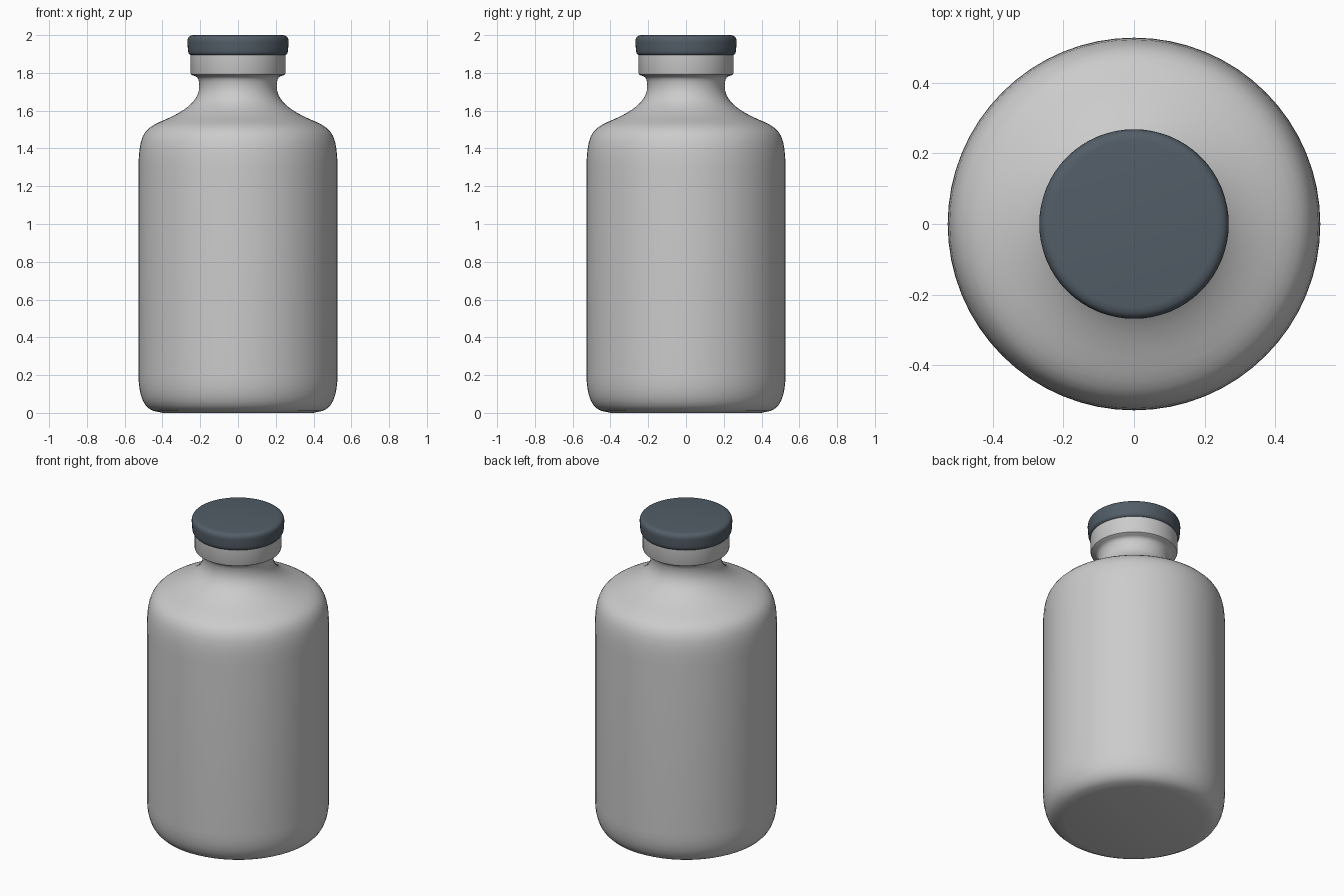
import bpy, math
from mathutils import Vector

cube = bpy.data.objects.get("Cube")
if cube:
    bpy.data.objects.remove(cube, do_unlink=True)

SIDES = 64


def material(name, rgb):
    mat = bpy.data.materials.new(name)
    mat.use_nodes = True
    color = (*rgb, 1.0)
    mat.diffuse_color = color
    mat.node_tree.nodes["Principled BSDF"].inputs["Base Color"].default_value = color
    return mat


def bezier(a, b, c, d, steps=8):
    """Points of a cubic curve in (radius, height)."""
    a, b, c, d = map(Vector, (a, b, c, d))
    pts = []
    for i in range(steps + 1):
        t = i / steps
        u = 1 - t
        pts.append(tuple(a * u**3 + b * 3 * u * u * t + c * 3 * u * t * t + d * t**3))
    return pts


def lathe(name, profile, mat):
    """Revolve a profile around z and cap both ends."""
    verts, faces = [], []
    for r, z in profile:
        for i in range(SIDES):
            a = math.tau * i / SIDES
            verts.append((r * math.cos(a), r * math.sin(a), z))
    for row in range(len(profile) - 1):
        k = row * SIDES
        for i in range(SIDES):
            j = (i + 1) % SIDES
            faces.append((k + i, k + j, k + SIDES + j, k + SIDES + i))
    last = (len(profile) - 1) * SIDES
    faces.append(tuple(reversed(range(SIDES))))
    faces.append(tuple(range(last, last + SIDES)))
    mesh = bpy.data.meshes.new(name)
    mesh.from_pydata(verts, [], faces)
    mesh.materials.append(mat)
    obj = bpy.data.objects.new(name, mesh)
    bpy.context.collection.objects.link(obj)
    bpy.ops.object.select_all(action='DESELECT')
    obj.select_set(True)
    bpy.context.view_layer.objects.active = obj
    bpy.ops.object.shade_smooth_by_angle(angle=math.radians(35))
    return obj


glass = material("pale grey", (0.6, 0.6, 0.6))
rubber = material("slate blue", (0.085, 0.11, 0.135))

# Bottle: rounded base, straight wall, shoulder, narrow neck and collar
bottle = [(0.40, 0.0)]
bottle += bezier((0.42, 0.005), (0.50, 0.01), (0.527, 0.09), (0.527, 0.21))
bottle += bezier((0.527, 1.28), (0.527, 1.47), (0.50, 1.50), (0.415, 1.54))
bottle += bezier((0.415, 1.54), (0.28, 1.595), (0.205, 1.65), (0.205, 1.73), 10)[1:]
bottle += bezier((0.205, 1.73), (0.206, 1.775), (0.215, 1.78), (0.24, 1.787), 5)[1:]
bottle += [(0.248, 1.792), (0.251, 1.80), (0.251, 1.905)]
lathe("bottle", bottle, glass)

# Stopper: slightly flared disc with softened rims
stopper = [(0.245, 1.892), (0.254, 1.895)]
stopper += bezier((0.259, 1.90), (0.263, 1.905), (0.264, 1.91), (0.265, 1.92), 4)
stopper += bezier((0.268, 1.965), (0.268, 1.988), (0.258, 1.998), (0.235, 2.0), 7)
lathe("stopper", stopper, rubber)
